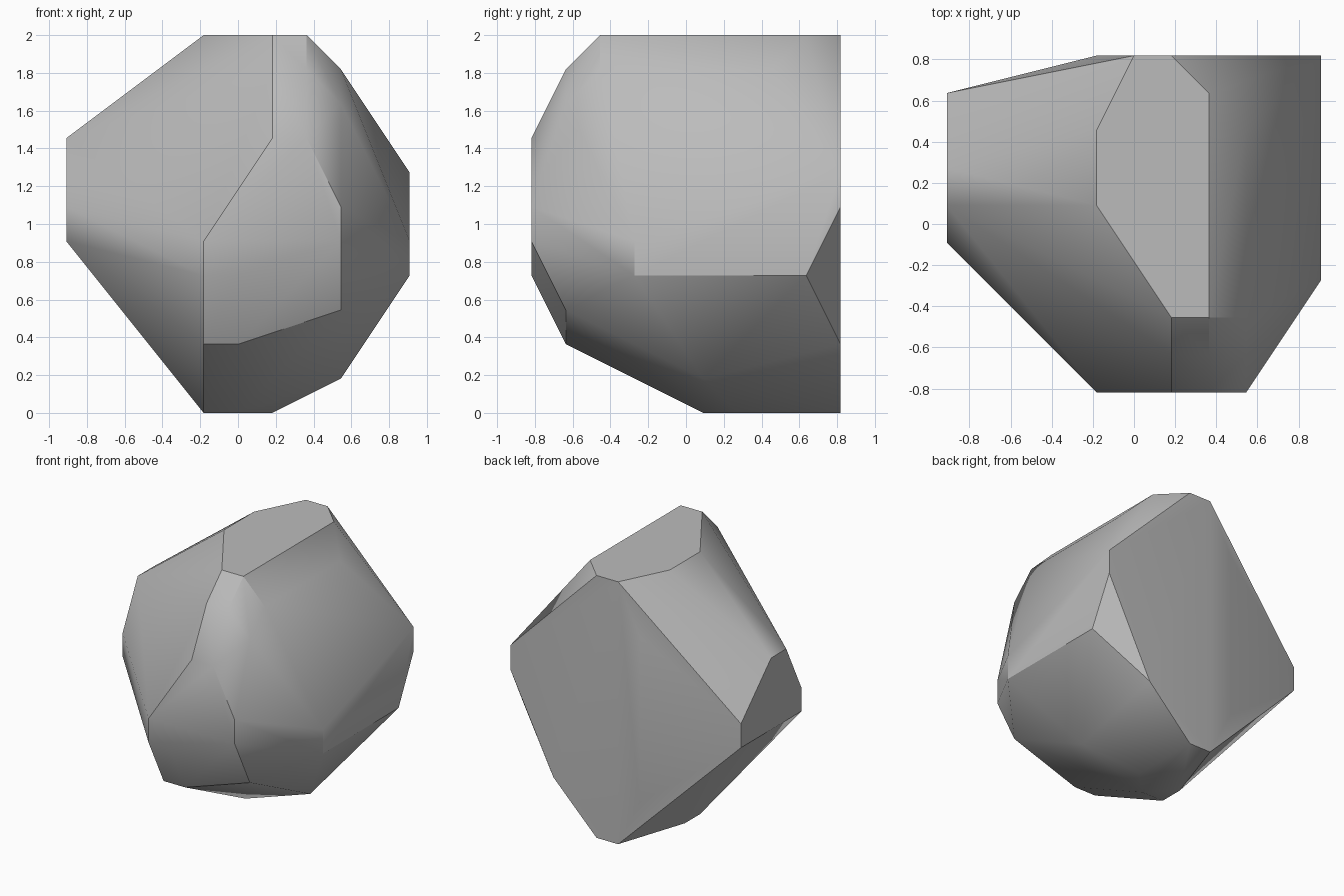
import bpy, bmesh, math
from mathutils import Vector

cube = bpy.data.objects.get("Cube")
if cube:
    bpy.data.objects.remove(cube, do_unlink=True)

UNIT = 2 / 11  # the boulder is eleven units tall
X, Y, Z = range(3)

# Facet outlines: axis, level along it, then corners in the other two axes
FACETS = (
    # flat top and base
    (Z, 11, ((-1, .5), (1, -2.5), (2, -2.5), (2, 3.5), (1, 4.5), (0, 4.5), (-1, 2.5))),
    (Z, 0, ((-1, .5), (0, .5), (1, 1.5), (1, 4.5), (0, 4.5), (-1, 1.5))),
    # right and left ends
    (X, -5, ((3.5, 5), (3.5, 6), (1.5, 8), (.5, 8), (-.5, 6), (-.5, 5))),
    (X, 5, ((-1.5, 4), (-1.5, 5), (3.5, 4), (4.5, 6), (4.5, 7))),
    # front face and the bevels around it
    (Y, -4.5, ((1, 8), (2, 8), (3, 6), (3, 5), (-1, 5), (-1, 4), (0, 4))),
    (Y, -3.5, ((-1, 2), (0, 2), (3, 3), (3, 9), (2, 10), (1, 10))),
    # back face
    (Y, 4.5, ((3, 2), (-1, 9), (-1, 2))),
    # shoulder and lower left corner
    (Z, 10, ((3, -2.5), (3, 2.5))),
    (Z, 1, ((3, .5),)),
)


def corner(axis, level, pair):
    """Place a facet corner in space."""
    co = list(pair)
    co.insert(axis, level)
    return Vector(co) * UNIT


def make_material(name, colour):
    mat = bpy.data.materials.new(name)
    mat.use_nodes = True
    mat.diffuse_color = colour
    shader = next(n for n in mat.node_tree.nodes if n.type == 'BSDF_PRINCIPLED')
    shader.inputs["Base Color"].default_value = colour
    shader.inputs["Roughness"].default_value = 0.9
    return mat


# Wrap the facets in a convex skin
bm = bmesh.new()
for axis, level, pairs in FACETS:
    for pair in pairs:
        bm.verts.new(corner(axis, level, pair))
bmesh.ops.convex_hull(bm, input=bm.verts[:])
loose = [v for v in bm.verts if not v.link_faces]
bmesh.ops.delete(bm, geom=loose, context='VERTS')
bmesh.ops.dissolve_limit(bm, angle_limit=math.radians(0.5),
                         verts=bm.verts[:], edges=bm.edges[:])
bmesh.ops.recalc_face_normals(bm, faces=bm.faces[:])

mesh = bpy.data.meshes.new("boulder")
bm.to_mesh(mesh)
bm.free()
mesh.materials.append(make_material("stone grey", (0.5, 0.5, 0.5, 1)))
boulder = bpy.data.objects.new("boulder", mesh)
bpy.context.collection.objects.link(boulder)

# Soft facets with crisp main ridges
bpy.ops.object.select_all(action='DESELECT')
boulder.select_set(True)
bpy.context.view_layer.objects.active = boulder
bpy.ops.object.shade_smooth_by_angle(angle=math.radians(32))
